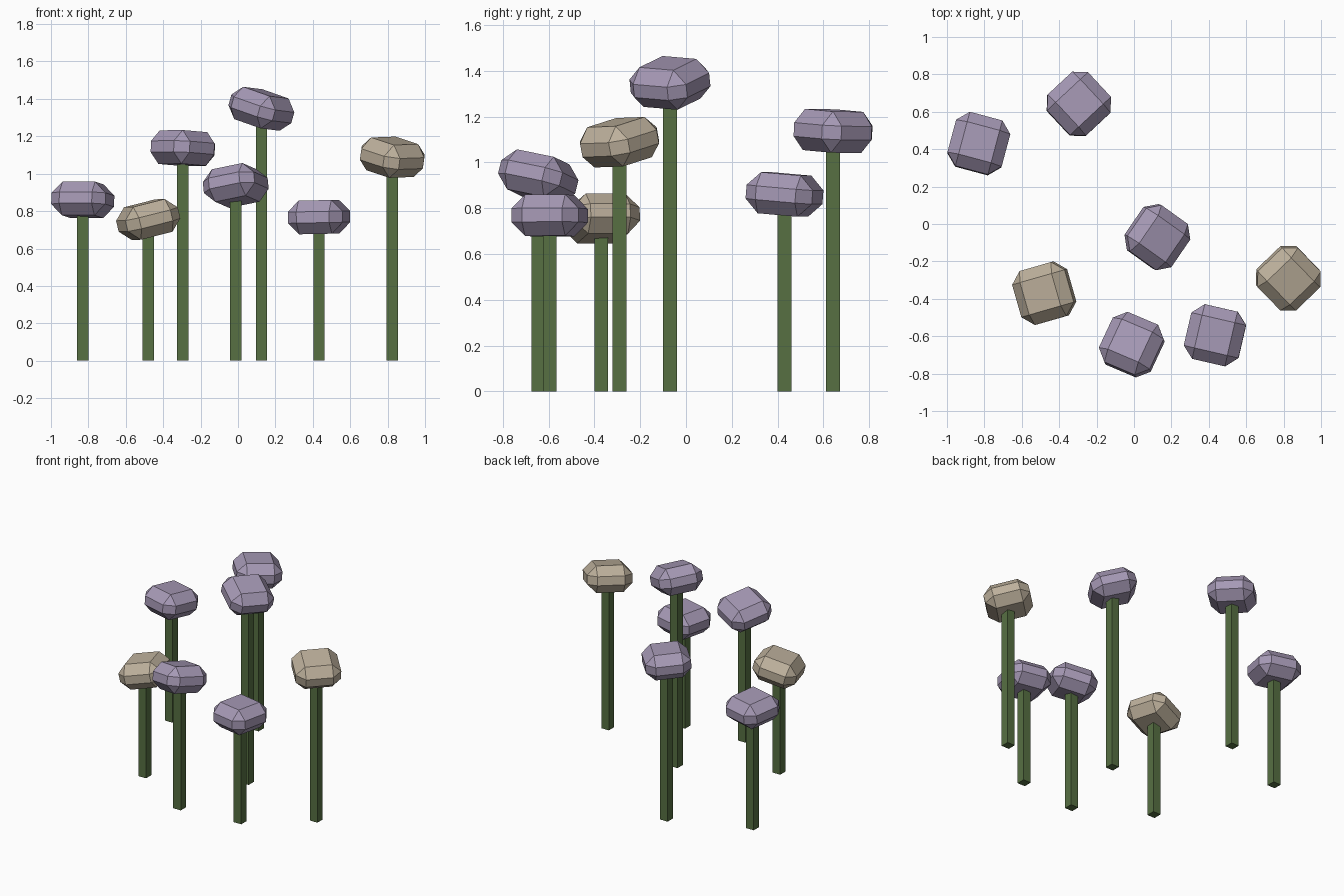
import bpy, bmesh, math
from mathutils import Matrix, Vector

if "Cube" in bpy.data.objects:
    bpy.data.objects.remove(bpy.data.objects["Cube"])


def material(name, rgb):
    m = bpy.data.materials.new(name)
    lin = [c / 12.92 if c < 0.04045 else ((c + 0.055) / 1.055) ** 2.4 for c in rgb]
    m.diffuse_color = (*lin, 1)
    m.use_nodes = True
    m.node_tree.nodes["Principled BSDF"].inputs["Base Color"].default_value = m.diffuse_color
    return m


GREEN = material("stem green", (0.34, 0.44, 0.26))
LILAC = material("dusty lilac", (0.65, 0.60, 0.71))
CREAM = material("warm beige", (0.74, 0.69, 0.61))


def box(name, size, matrix, mat, bevel=0.0):
    """Axis box, optionally chamfered, placed by a matrix."""
    bm = bmesh.new()
    bmesh.ops.create_cube(bm, size=1, matrix=Matrix.Diagonal((*size, 1)))
    if bevel:
        bmesh.ops.bevel(bm, geom=bm.edges[:], offset=bevel, segments=1,
                        affect='EDGES', profile=0.5)
    bm.transform(matrix)
    bmesh.ops.recalc_face_normals(bm, faces=bm.faces[:])
    me = bpy.data.meshes.new(name)
    bm.to_mesh(me)
    bm.free()
    me.materials.append(mat)
    ob = bpy.data.objects.new(name, me)
    bpy.context.collection.objects.link(ob)
    return ob


# x, y, head centre z, yaw in degrees, slope along x, slope along y, colour
FLOWERS = [
    (-0.83, 0.43, 0.86, -15, -0.022, -0.082, LILAC),
    (-0.48, -0.37, 0.755, 16, 0.235, 0.06, CREAM),
    (-0.295, 0.642, 1.137, 43, -0.04, -0.05, LILAC),
    (-0.012, -0.645, 0.937, -24, 0.10, -0.25, LILAC),
    (0.125, -0.07, 1.347, -35, -0.278, 0.105, LILAC),
    (0.433, -0.595, 0.768, -13, 0.02, 0.0, LILAC),
    (0.825, -0.29, 1.088, 44, -0.14, 0.185, CREAM),
]

for i, (x, y, z, yaw, gx, gy, col) in enumerate(FLOWERS, 1):
    # square stem up to the middle of the head
    box(f"stem_{i}", (0.06, 0.06, z), Matrix.Translation((x, y, z / 2)), GREEN)
    # flattened chamfered head, turned and tilted
    tilt = Vector((0, 0, 1)).rotation_difference(Vector((-gx, -gy, 1)).normalized())
    m = (Matrix.Translation((x, y, z)) @ tilt.to_matrix().to_4x4()
         @ Matrix.Rotation(math.radians(yaw), 4, 'Z'))
    box(f"flower_head_{i}", (0.30, 0.30, 0.18), m, col, bevel=0.06)
